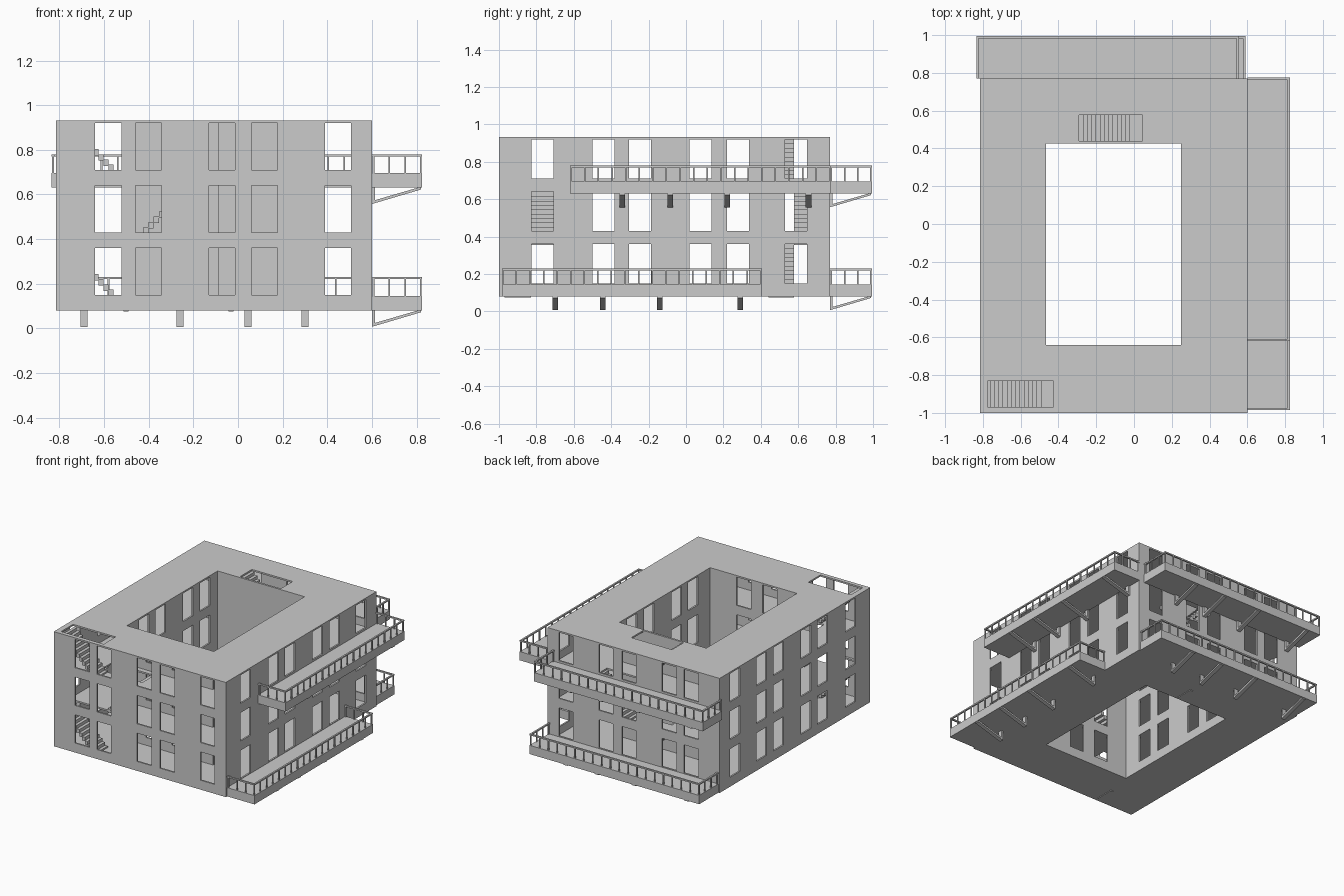
import bpy, bmesh
from mathutils import Vector

cube = bpy.data.objects.get("Cube")
if cube:
    bpy.data.objects.remove(cube, do_unlink=True)

grey = bpy.data.materials.new("concrete_grey")
grey.use_nodes = True
COLOR = (0.6, 0.6, 0.6, 1)
grey.diffuse_color = COLOR
grey.node_tree.nodes["Principled BSDF"].inputs["Base Color"].default_value = COLOR


def finish(bm, name):
    bmesh.ops.recalc_face_normals(bm, faces=bm.faces)
    mesh = bpy.data.meshes.new(name)
    bm.to_mesh(mesh)
    bm.free()
    mesh.materials.append(grey)
    obj = bpy.data.objects.new(name, mesh)
    bpy.context.collection.objects.link(obj)
    return obj


def add_box(bm, lo, hi):
    verts = bmesh.ops.create_cube(bm, size=1)["verts"]
    lo, hi = Vector(lo), Vector(hi)
    for v in verts:
        v.co = (lo + hi) / 2 + v.co * (hi - lo)


def extrude(bm, faces, offset):
    result = bmesh.ops.extrude_face_region(bm, geom=faces, use_keep_orig=True)
    moved = [g for g in result["geom"] if isinstance(g, bmesh.types.BMVert)]
    bmesh.ops.translate(bm, verts=moved, vec=offset)


def plate(name, rect, holes, place, offset):
    """Flat rectangle (u0, u1, v0, v1) with rectangular holes, thickened by offset."""
    bm = bmesh.new()
    us = sorted({u for r in [rect] + holes for u in r[:2]})
    vs = sorted({v for r in [rect] + holes for v in r[2:]})
    grid = [[bm.verts.new(place(u, v)) for v in vs] for u in us]
    for i in range(len(us) - 1):
        for j in range(len(vs) - 1):
            u, v = (us[i] + us[i + 1]) / 2, (vs[j] + vs[j + 1]) / 2
            if not any(h[0] < u < h[1] and h[2] < v < h[3] for h in holes):
                bm.faces.new((grid[i][j], grid[i + 1][j], grid[i + 1][j + 1], grid[i][j + 1]))
    loose = [v for v in bm.verts if not v.link_faces]
    bmesh.ops.delete(bm, geom=loose, context="VERTS")
    extrude(bm, bm.faces[:], Vector(offset))
    return finish(bm, name)


# Main dimensions
X0, X1, Y0, Y1 = -0.815, 0.6, -1.0, 0.77
CX0, CX1, CY0, CY1 = -0.465, 0.25, -0.64, 0.425
BASE, STOREY, SLAB, WALL = 0.08, 0.28, 0.012, 0.012
ROOF = BASE + 3 * STOREY
WIN_W, SILL = 0.117, 0.07
levels = [BASE + i * STOREY for i in range(3)]


def windows(starts):
    return [(s, s + WIN_W, z + SILL, z + STOREY) for s in starts for z in levels]


# Outer and courtyard walls
front_starts = (-0.64, -0.46, -0.13, 0.06, 0.39)
side_starts = (-0.825, -0.5, -0.305, 0.02, 0.22, 0.53)


def wall_x(name, y, x0, x1, starts, thick):
    plate(name, (x0, x1, BASE, ROOF), windows(starts), lambda u, v: (u, y, v), (0, thick, 0))


def wall_y(name, x, y0, y1, starts, thick):
    plate(name, (y0, y1, BASE, ROOF), windows(starts), lambda u, v: (x, u, v), (thick, 0, 0))


wall_x("front_wall", Y0, X0, X1, front_starts, WALL)
wall_x("back_wall", Y1, X0, X1, front_starts, -WALL)
wall_y("left_wall", X1, Y0, Y1, side_starts, -WALL)
wall_y("right_wall", X0, Y0, Y1, side_starts, WALL)
wall_x("courtyard_front_wall", CY0, CX0, CX1, (-0.3, -0.085), -WALL)
wall_x("courtyard_back_wall", CY1, CX0, CX1, (), WALL)
wall_y("courtyard_left_wall", CX1, CY0, CY1, side_starts[1:5], WALL)
wall_y("courtyard_right_wall", CX0, CY0, CY1, side_starts[1:5], -WALL)

# Floor and roof slabs with courtyard and stairwell openings
court = (CX0, CX1, CY0, CY1)
outer_wells = [(-0.775, -0.425, -0.97, -0.83), (-0.29, 0.045, 0.44, 0.578)]
inner_wells = [(-0.555, -0.205, -0.83, -0.69), (-0.09, 0.245, 0.578, 0.715)]
wells = [[], outer_wells, inner_wells, outer_wells]
names = ("ground_floor", "second_floor", "third_floor", "roof")
for i, name in enumerate(names):
    z = BASE + i * STOREY
    plate(name, (X0, X1, Y0, Y1), [court] + wells[i], lambda u, v: (u, v, z), (0, 0, SLAB))


# Stairs: alternate storeys rise in opposite directions
def stairs(name, x, y0, y1, z, direction):
    bm = bmesh.new()
    count, run = 12, 0.27
    tread, rise = run / count, STOREY / count
    for i in range(count):
        a, b = sorted((x + direction * i * tread, x + direction * (i + 1) * tread))
        add_box(bm, (a, y0, z + i * rise - 0.005), (b, y1, z + (i + 1) * rise))
    finish(bm, name)


for place, start, y, w in (("front", -0.49, -0.97, 0.14), ("back", -0.02, 0.44, 0.138)):
    for i, z in enumerate(levels):
        inner = i % 2
        stairs(f"{place}_stairs_{i + 1}", start, y + inner * w, y + (inner + 1) * w,
               z, 1 if inner else -1)


# Balconies: s runs along the wall, d points away from it
def balcony(name, s0, s1, z, place, brackets):
    depth, height, rail_top, t = 0.225, 0.065, 0.15, 0.008

    def box(bm, s, d, zz):
        a, b = place(s[0], d[0]), place(s[1], d[1])
        add_box(bm, (*a, z + zz[0]), (*b, z + zz[1]))

    bm = bmesh.new()
    box(bm, (s0, s1), (0, depth), (0, height))
    finish(bm, name + "_deck")

    # Railing on the outer edge and both ends
    bm = bmesh.new()
    rail = (rail_top - 0.01, rail_top)
    box(bm, (s0, s1), (depth - 0.012, depth), rail)
    for s in (s0, s1 - 0.012):
        box(bm, (s, s + 0.012), (0, depth), rail)
    count = round((s1 - s0) / 0.072)
    post = (height, rail_top - 0.005)
    for i in range(count + 1):
        s = s0 + 0.002 + (s1 - s0 - 0.004 - t) * i / count
        box(bm, (s, s + t), (depth - 0.01, depth - 0.01 + t), post)
    for s in (s0 + 0.002, s1 - 0.002 - t):
        for i in range(3):
            d = 0.003 + i * 0.071
            box(bm, (s, s + t), (d, d + t), post)
    finish(bm, name + "_railing")

    # Sloping support brackets
    profile = ((0, -0.073), (0.22, -0.008), (0.22, 0), (0.205, 0),
               (0.013, -0.056), (0.013, 0), (0, 0))
    bm = bmesh.new()
    for s in brackets:
        face = bm.faces.new([bm.verts.new((*place(s, d), z + h)) for d, h in profile])
        a, b = place(s, 0), place(s + 0.03, 0)
        extrude(bm, [face], Vector((b[0] - a[0], b[1] - a[1], 0)))
    finish(bm, name + "_brackets")


def on_left(s, d):
    return X1 + d, s


def on_back(s, d):
    return s, Y1 + d


low, high = levels[0], levels[2] - 0.01
balcony("lower_left_balcony", -0.985, 0.405, low, on_left, (-0.715, -0.46, -0.155, 0.275))
balcony("upper_left_balcony", -0.62, 0.775, high, on_left, (-0.355, -0.1, 0.205, 0.64))
balcony("lower_back_balcony", -0.805, 0.59, low, on_back, (-0.705, -0.275, 0.03, 0.285))
balcony("upper_back_balcony", -0.835, 0.555, high, on_back, (-0.735, -0.305, 0.0, 0.255))
